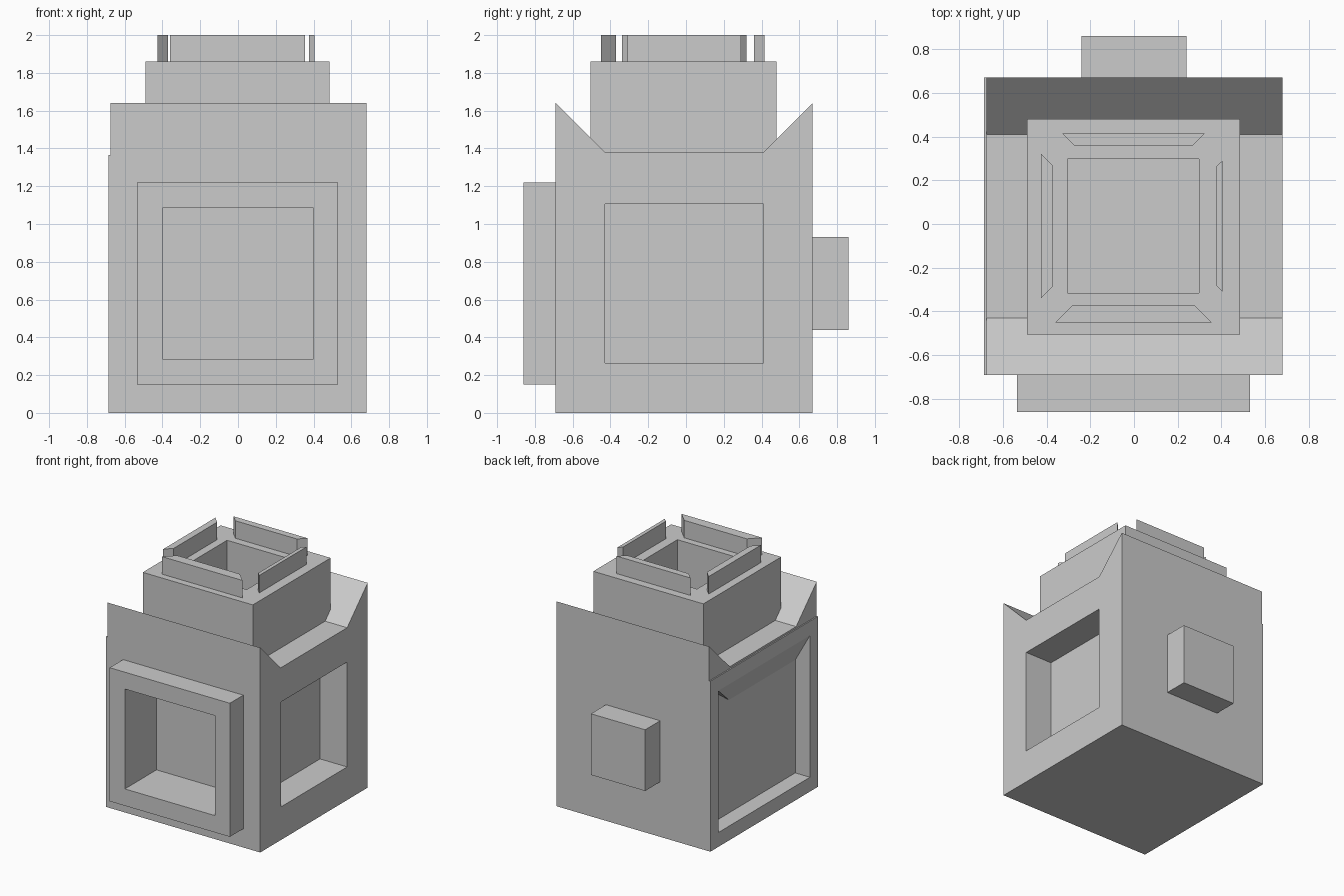
import bpy, bmesh
from mathutils import Vector

if "Cube" in bpy.data.objects:
    bpy.data.objects.remove(bpy.data.objects["Cube"])


def mesh_object(name, bm):
    bmesh.ops.recalc_face_normals(bm, faces=bm.faces)
    mesh = bpy.data.meshes.new(name)
    bm.to_mesh(mesh)
    bm.free()
    obj = bpy.data.objects.new(name, mesh)
    bpy.context.collection.objects.link(obj)
    return obj


def prism(name, points, offset):
    """Extrude a planar polygon along an offset."""
    bm = bmesh.new()
    face = bm.faces.new([bm.verts.new(p) for p in points])
    ext = bmesh.ops.extrude_face_region(bm, geom=[face])
    verts = [g for g in ext["geom"] if isinstance(g, bmesh.types.BMVert)]
    bmesh.ops.translate(bm, verts=verts, vec=Vector(offset))
    return mesh_object(name, bm)


def box(name, x, y, z):
    base = [(x[0], y[0], z[0]), (x[1], y[0], z[0]), (x[1], y[1], z[0]), (x[0], y[1], z[0])]
    return prism(name, base, (0, 0, z[1] - z[0]))


def cut(targets, cutter):
    """Subtract a cutter from each target, then remove it."""
    cutter.hide_render = True
    for t in targets:
        mod = t.modifiers.new("cut", 'BOOLEAN')
        mod.operation = 'DIFFERENCE'
        mod.solver = 'EXACT'
        mod.object = cutter
        bpy.context.view_layer.objects.active = t
        bpy.ops.object.modifier_apply(modifier=mod.name)
    bpy.data.objects.remove(cutter)


# Body with raised front and back rims
profile = [(-.69, 0), (.67, 0), (.67, 1.64), (.41, 1.38), (-.43, 1.38), (-.69, 1.64)]
body = prism("body", [(-.675, y, z) for y, z in profile], (1.355, 0, 0))

# Thin left skin, front frame and rear block
skin = box("left_skin", (-.685, -.67), (-.69, .67), (0, 1.365))
frame = box("front_frame", (-.535, .53), (-.86, -.68), (.15, 1.22))
box("rear_block", (-.24, .24), (.66, .86), (.44, .93))

# Window recesses on front, right and left
cut([body, frame], box("front_cutter", (-.4, .4), (-1, -.46), (.285, 1.085)))
cut([body], box("right_cutter", (.44, 1), (-.43, .41), (.265, 1.105)))
cut([body, skin], box("left_cutter", (-1, -.555), (-.59, .57), (.115, 1.25)))

# Sloped hood at the top of the left recess
bm = bmesh.new()
pts = [(-.685, .57, 1.25), (-.685, -.59, 1.25), (-.555, -.59, 1.02),
       (-.555, .25, 1.02), (-.555, .57, 1.25), (-.555, -.59, 1.25)]
v = [bm.verts.new(p) for p in pts]
for f in [(0, 1, 2, 3), (0, 3, 4), (1, 5, 2), (0, 4, 5, 1), (2, 5, 4, 3)]:
    bm.faces.new([v[i] for i in f])
mesh_object("left_hood", bm)

# Hollow neck
neck = box("neck", (-.49, .485), (-.505, .48), (1.36, 1.86))
cut([neck], box("neck_cutter", (-.305, .297), (-.315, .297), (1.42, 2)))

# Four mitred rim strips around the opening
rims = {
    "rim_front": [(-.36, -.45), (.355, -.45), (.275, -.37), (-.28, -.37)],
    "rim_back": [(-.33, .415), (.325, .415), (.27, .36), (-.275, .36)],
    "rim_left": [(-.425, -.34), (-.425, .32), (-.37, .265), (-.37, -.285)],
    "rim_right": [(.405, -.31), (.405, .29), (.375, .262), (.375, -.28)],
}
for name, pts in rims.items():
    prism(name, [(x, y, 1.855) for x, y in pts], (0, 0, .145))
